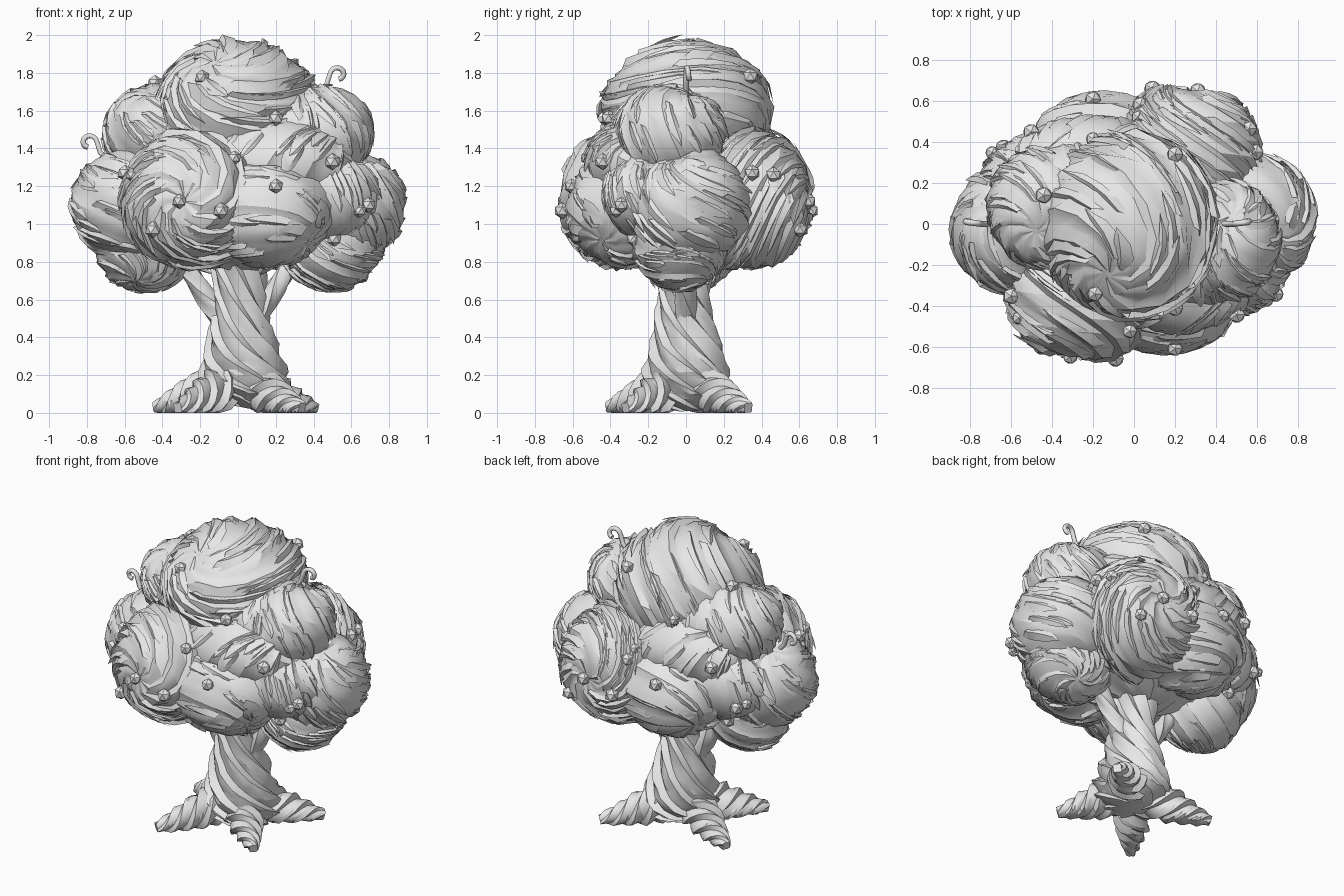
import bpy, bmesh, random
from math import sin, cos, pi, radians
from mathutils import Vector, noise
from mathutils.bvhtree import BVHTree

random.seed(4)
cube = bpy.data.objects.get("Cube")
if cube:
    bpy.data.objects.remove(cube, do_unlink=True)

grey = bpy.data.materials.new("plain_grey")
grey.use_nodes = True
grey.diffuse_color = (0.8, 0.8, 0.8, 1)
grey.node_tree.nodes["Principled BSDF"].inputs["Base Color"].default_value = (0.8, 0.8, 0.8, 1)


def finish(name, bm, angle=28):
    """Turn a bmesh into an object that is smooth between its sharp edges."""
    mesh = bpy.data.meshes.new(name)
    bm.to_mesh(mesh)
    bm.free()
    mesh.polygons.foreach_set("use_smooth", [True] * len(mesh.polygons))
    mesh.set_sharp_from_angle(angle=radians(angle))
    mesh.materials.append(grey)
    obj = bpy.data.objects.new(name, mesh)
    bpy.context.collection.objects.link(obj)
    return obj


def loft(rows, sides, point):
    """Closed skin over rings of points; point(i, j) gives side i of ring j."""
    bm = bmesh.new()
    rings = [[bm.verts.new(point(i, j)) for i in range(sides)] for j in range(rows)]
    for a, b in zip(rings, rings[1:]):
        for i in range(sides):
            k = (i + 1) % sides
            bm.faces.new((a[i], a[k], b[k], b[i]))
    bm.faces.new(rings[0])
    bm.faces.new(rings[-1])
    bmesh.ops.recalc_face_normals(bm, faces=bm.faces)
    return bm


def smooth_path(keys, steps):
    """Catmull-Rom samples through (x, y, z, radius) keys."""
    k = [Vector(p) for p in keys]
    k = [2 * k[0] - k[1]] + k + [2 * k[-1] - k[-2]]
    out = []
    for s in range(len(k) - 3):
        a, b, c, d = k[s:s + 4]
        for n in range(steps):
            t = n / steps
            out.append(0.5 * (2 * b + (c - a) * t + (2 * a - 5 * b + 4 * c - d) * t ** 2
                              + (3 * b - a - 3 * c + d) * t ** 3))
    return out + [k[-2]]


def twisted_limb(name, keys, strands, twist, steps=4, groove=0.2):
    """Tapered limb of rope-like strands wound around a path."""
    path = smooth_path(keys, steps)
    pts = [p.xyz for p in path]
    whole = (pts[-1] - pts[0]).normalized()
    ref = Vector((0, 1, 0)) if abs(whole.z) > 0.7 else Vector((0, 0, 1))
    sides = strands * 4

    def point(i, j):
        tangent = (pts[min(j + 1, len(pts) - 1)] - pts[max(j - 1, 0)]).normalized()
        side = tangent.cross(ref).normalized()
        up = tangent.cross(side)
        a = 2 * pi * i / sides - twist * j / (len(pts) - 1)
        r = path[j].w * (1 - groove * 0.6 + groove * (i % 4) / 3) * random.uniform(0.96, 1.04)
        p = pts[j] + (side * cos(a) + up * sin(a)) * r
        p.z = max(p.z, 0)
        return p

    finish(name, loft(len(pts), sides, point))


# Trunk, roots and the two branches
twisted_limb("trunk", [(0.02, 0, 0.03, 0.12), (0.03, 0, 0.09, 0.21), (0.03, 0, 0.17, 0.225),
                       (0.02, 0, 0.31, 0.195), (0.01, -0.01, 0.5, 0.15), (0.01, -0.01, 0.68, 0.135),
                       (0, 0, 0.95, 0.17)], 8, 5.2, steps=4)
for n, (x, y) in enumerate([(-0.32, -0.41), (0.34, -0.32), (0.41, 0.33), (-0.44, 0.2)]):
    keys = [(0, 0, 0.18, 0.1), (x * 0.4, y * 0.4, 0.11, 0.11), (x * 0.72, y * 0.72, 0.06, 0.075),
            (x, y, 0.027, 0.03)]
    twisted_limb(f"root_{n + 1}", keys, 4, 8, steps=6, groove=0.32)
for side, name in ((-1, "right_branch"), (1, "left_branch")):
    keys = [(side * 0.05, 0, 0.46, 0.07), (side * 0.16, 0, 0.6, 0.055),
            (side * 0.25, 0, 0.74, 0.05), (side * 0.36, 0, 0.92, 0.05)]
    twisted_limb(name, keys, 4, 3)

# Crown clumps: centre, radii, the direction the swirl faces and its twist
half_crown = [
    ("swirl_clump", (-0.24, -0.33, 1.13), (0.39, 0.355, 0.38), (-0.15, -1, 0), 1.9),
    ("low_clump", (0.15, -0.34, 1.07), (0.37, 0.3, 0.3), (0.7, -0.4, -0.6), 0.7),
    ("shelf_clump", (0.2, -0.22, 1.33), (0.42, 0.31, 0.26), (0.9, -0.1, 0.5), 0.8),
    ("bridge_clump", (0.3, -0.14, 1.47), (0.33, 0.26, 0.24), (0.7, 0.3, 0.8), 1.0),
    ("shoulder_clump", (0.43, -0.08, 1.48), (0.29, 0.3, 0.26), (0.2, 0.5, 1), 1.1),
    ("corner_clump", (0.42, -0.2, 1.15), (0.33, 0.26, 0.25), (0.5, 0.2, 1), 0.9),
    ("side_clump", (0.57, 0.02, 1.1), (0.32, 0.33, 0.31), (0.4, -0.3, 1), 0.9),
    ("hanging_clump", (0.49, -0.03, 0.89), (0.28, 0.25, 0.25), (-0.2, -0.6, 0.8), 1.1),
]
clumps = [("top_clump", (-0.01, 0, 1.59), (0.45, 0.46, 0.39), (-0.3, -0.6, 0.75), 1.7),
          ("core_clump", (0, 0, 1.17), (0.6, 0.5, 0.43), (0, 0, 1), 1.0)]
for name, (x, y, z), radii, (ax, ay, az), twist in half_crown:
    clumps.append(("front_" + name, (x, y, z), radii, (ax, ay, az), twist))
    clumps.append(("back_" + name, (-x, -y, z), radii, (-ax, -ay, az), twist))


def on_clump(clump, theta, phi, scale):
    """Point on a lumpy clump with a dimple at its swirl axis, by angle from and around it."""
    _, centre, radii, axis, _ = clump
    turn = Vector(axis).to_track_quat('Z', 'Y')
    d = turn @ Vector((sin(theta) * cos(phi), sin(theta) * sin(phi), cos(theta)))
    scale += 0.03 * noise.noise(d * 2.2 + Vector(centre) * 5) - 0.09 * max(0, 1 - theta / 0.45)
    return Vector(centre) + Vector([d[k] * radii[k] * scale for k in range(3)])


def buried(p, own, depth):
    """True where a point lies inside any other clump."""
    return any(c is not own and
               sum(((p[k] - c[1][k]) / c[2][k]) ** 2 for k in range(3)) < depth
               for c in clumps)


crown = []
for clump in clumps:
    strand_height = [random.uniform(0.02, 0.07) for _ in range(9)]

    def point(i, j):
        theta = 0.06 + (pi - 0.12) * j / 13
        phi = 2 * pi * i / 36 + clump[4] * theta
        ridge = 0.965 + strand_height[i // 4] * (i % 4) / 3 * min(1, 1.6 * sin(theta))
        return on_clump(clump, theta, phi, ridge + random.uniform(-0.012, 0.012))
    bm = loft(14, 36, point)
    hidden = [f for f in bm.faces if all(buried(v.co, clump, 0.65) for v in f.verts)]
    bmesh.ops.delete(bm, geom=hidden, context='FACES')
    crown.append(finish(clump[0], bm))

# Leaf blades lying along the swirls with lifted tips
bm = bmesh.new()
for clump in clumps:
    twist = clump[4]
    for n in range(60):
        theta, phi = random.uniform(0.2, 2.5), random.uniform(0, 2 * pi)
        length, width = random.uniform(0.35, 0.8), random.uniform(0.12, 0.26)
        lift = random.uniform(0.0, 0.07)
        if buried(on_clump(clump, theta + length / 2, phi + twist * length / 2, 1), clump, 0.95):
            continue
        rows = []
        for j in range(5):
            t = j / 4
            th = theta + length * t
            ph = phi + twist * length * t
            w = width * (1 - t) ** 0.7 * (0.5 + t) / max(sin(th), 0.4)
            up = 1 + lift * t * t
            rows.append([bm.verts.new(on_clump(clump, th, ph + w * s, up + h))
                         for s, h in ((-1, -0.04 * (1 - t)), (0.4, 0.03 * (1 - t)), (1, -0.05 * (1 - t)))])
        for a, b in zip(rows, rows[1:]):
            for k in range(2):
                bm.faces.new((a[k], b[k], b[k + 1], a[k + 1]))
bmesh.ops.remove_doubles(bm, verts=bm.verts, dist=0.0001)
finish("leaf_blades", bm)

# Berries dropped onto the crown surface from the front, back, sides and top
verts, polys = [], []
for obj in crown:
    base = len(verts)
    verts += [v.co.copy() for v in obj.data.vertices]
    polys += [[base + i for i in p.vertices] for p in obj.data.polygons]
tree = BVHTree.FromPolygons(verts, polys)
rays = []
for x, z in ((-0.56, 1.26), (-0.31, 1.12), (-0.09, 1.07), (-0.02, 1.35), (0.2, 1.2),
             (0.2, 1.56), (0.5, 1.33), (0.51, 0.92), (0.69, 1.1), (-0.45, 0.97)):
    for s in (1, -1):
        rays.append(((x * s, -3 * s, z), (0, s, 0)))
for y, z in ((-0.37, 1.07), (0.35, 1.27)):
    for s in (1, -1):
        rays.append(((3 * s, y * s, z), (-s, 0, 0)))
for x, y in ((0.03, 0.58), (-0.44, 0.14), (-0.19, -0.34), (0.2, 0.34)):
    rays.append(((x, y, 4), (0, 0, -1)))
bm = bmesh.new()
for origin, direction in rays:
    hit, normal, _, _ = tree.ray_cast(Vector(origin), Vector(direction))
    if hit:
        ball = bmesh.ops.create_icosphere(bm, subdivisions=1, radius=random.uniform(0.036, 0.046))
        bmesh.ops.translate(bm, verts=ball["verts"], vec=hit - Vector(direction) * 0.012)
finish("berries", bm)

# Curled tendrils
for name, side, x, z in (("left_tendril", 1, 0.53, 1.79), ("right_tendril", -1, -0.79, 1.43)):
    curve = bpy.data.curves.new(name, 'CURVE')
    curve.dimensions = '3D'
    curve.bevel_depth = 0.015
    curve.bevel_resolution = 1
    curve.use_fill_caps = True
    pts = [(x - side * 0.12, 0, z - 0.12), (x - side * 0.06, 0, z - 0.05)]
    for n in range(10):
        a, r = pi - n * 0.5, 0.045 - n * 0.0025
        pts.append((x + side * r * cos(a), 0.002 * n, z + r * sin(a)))
    spline = curve.splines.new('POLY')
    spline.points.add(len(pts) - 1)
    for p, co in zip(spline.points, pts):
        p.co = (*co, 1)
    curve.materials.append(grey)
    bpy.context.collection.objects.link(bpy.data.objects.new(name, curve))
